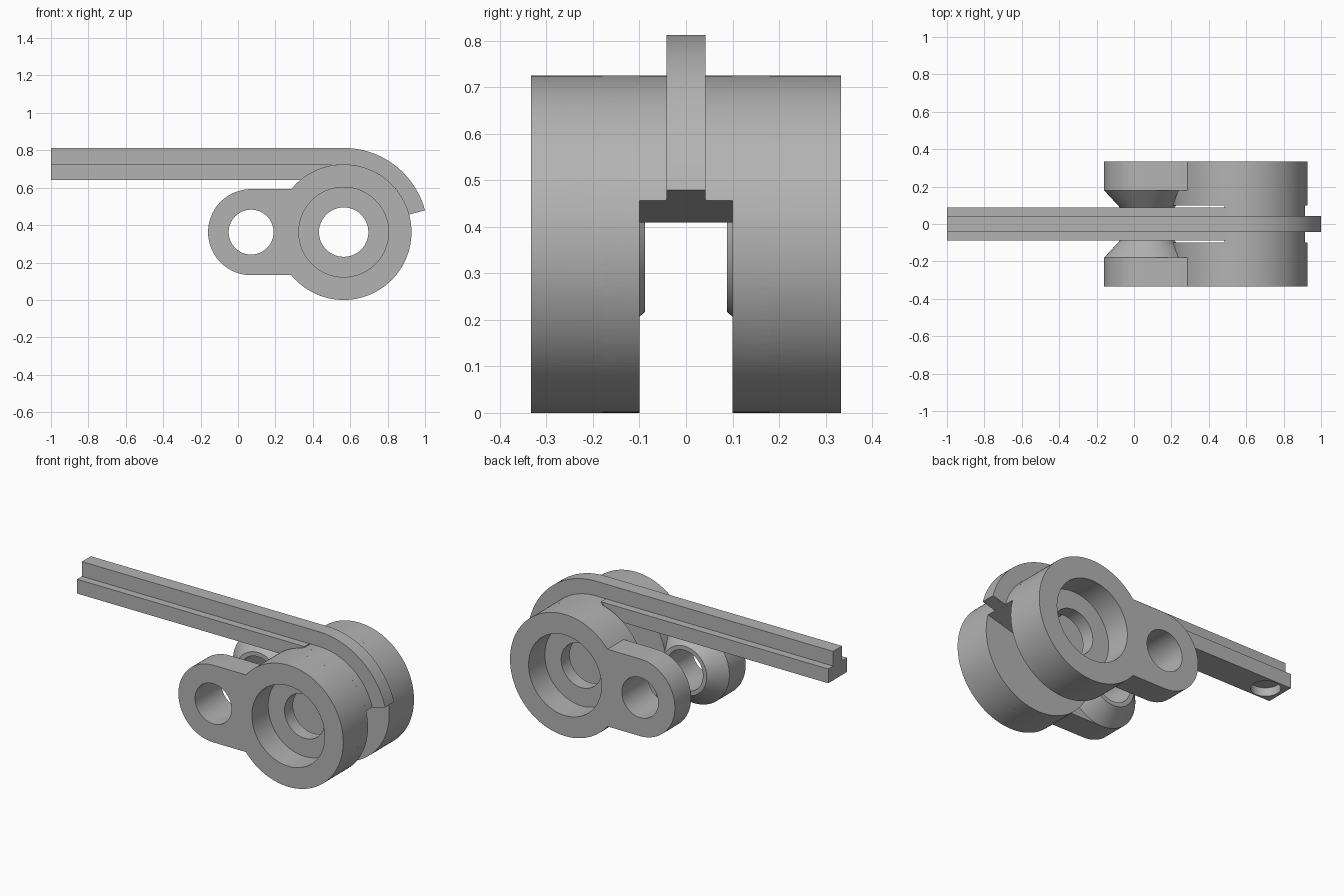
import bpy, bmesh
from math import sin, cos, pi, radians, asin

if "Cube" in bpy.data.objects:
    bpy.data.objects.remove(bpy.data.objects["Cube"])

grey = bpy.data.materials.new("plain_grey")
grey.use_nodes = True
colour = (0.45, 0.45, 0.45, 1)
grey.diffuse_color = colour
grey.node_tree.nodes["Principled BSDF"].inputs["Base Color"].default_value = colour

HUB = (0.565, 0.3625)      # x, z of the large drum axis
PIN = (0.07, 0.3625)       # x, z of the small lobe axis
R, LOBE = 0.3625, 0.23     # drum and lobe radii
OUT, WEB, GAP = -0.333, -0.18, -0.10   # depth of the side faces


def arc(centre, r, start, end, n=64):
    """Points on an arc in the xz plane, angles in radians."""
    angles = [start + (end - start) * i / n for i in range(n + 1)]
    return [(centre[0] + r * cos(a), centre[1] + r * sin(a)) for a in angles]


def circle(centre, r):
    return arc(centre, r, 0, 2 * pi, 96)[:-1]


def loft(name, near, far, y0, y1):
    """Solid between two matching xz outlines at depths y0 and y1."""
    bm = bmesh.new()
    a = [bm.verts.new((x, y0, z)) for x, z in near]
    b = [bm.verts.new((x, y1, z)) for x, z in far]
    bm.faces.new(a)
    bm.faces.new(b[::-1])
    for i in range(len(a)):
        j = (i + 1) % len(a)
        bm.faces.new((a[j], a[i], b[i], b[j]))
    bmesh.ops.recalc_face_normals(bm, faces=bm.faces)
    mesh = bpy.data.meshes.new(name)
    bm.to_mesh(mesh)
    bm.free()
    mesh.materials.append(grey)
    obj = bpy.data.objects.new(name, mesh)
    bpy.context.collection.objects.link(obj)
    return obj


def prism(name, outline, y0, y1):
    return loft(name, outline, outline, y0, y1)


def combine(target, tool, operation):
    """Apply a boolean and discard the tool."""
    bpy.context.view_layer.objects.active = target
    mod = target.modifiers.new("combine", "BOOLEAN")
    mod.operation, mod.solver, mod.object = operation, "EXACT", tool
    bpy.ops.object.modifier_apply(modifier=mod.name)
    bpy.data.objects.remove(tool)


def smooth(obj):
    bpy.ops.object.select_all(action="DESELECT")
    obj.select_set(True)
    bpy.context.view_layer.objects.active = obj
    bpy.ops.object.shade_smooth_by_angle(angle=radians(25))


# Side housing: keyhole-shaped plate, inner drum and tapered boss
meet = pi - asin(LOBE / R)
outline = arc(HUB, R, -meet, meet, 96) + arc(PIN, LOBE, pi / 2, 3 * pi / 2, 48)
housing = prism("side_housings", outline, OUT, WEB)
combine(housing, prism("drum", arc(HUB, R, -meet, 2 * pi - meet, 120)[:-1], WEB, GAP), "UNION")
combine(housing, loft("boss", circle(PIN, LOBE), circle(PIN, 0.145), WEB, -0.088), "UNION")

# Counterbore, axle hole and pin hole
combine(housing, prism("counterbore", circle(HUB, 0.24), -0.5, WEB), "DIFFERENCE")
combine(housing, prism("axle_hole", circle(HUB, 0.132), -0.5, 0), "DIFFERENCE")
combine(housing, prism("pin_hole", circle(PIN, 0.12), -0.5, 0), "DIFFERENCE")

mirror = housing.modifiers.new("mirror", "MIRROR")
mirror.use_axis = (False, True, False)
bpy.ops.object.modifier_apply(modifier=mirror.name)
smooth(housing)

# Curved bridge joining the two housings
tip, back = radians(15), radians(103)
bridge = prism("bridge", arc(HUB, R, tip, back) + arc(HUB, 0.18, back, tip), GAP, -GAP)
smooth(bridge)

# Long arm with a round dimple under its free end
top = HUB[1] + R
arm = prism("arm", [(-1, 0.64), (0.5, 0.64), (0.5, top), (-1, top)], -0.088, 0.088)
bpy.ops.mesh.primitive_cylinder_add(vertices=64, radius=0.08, depth=0.1, location=(-0.9, 0, 0.64))
combine(arm, bpy.context.object, "DIFFERENCE")
smooth(arm)

# Narrow rail running along the arm and around the drum
rail = prism("rail", [(-1, top), (-1, HUB[1] + 0.45)] + arc(HUB, 0.45, pi / 2, tip)
             + arc(HUB, R, tip, pi / 2), -0.042, 0.042)
smooth(rail)
